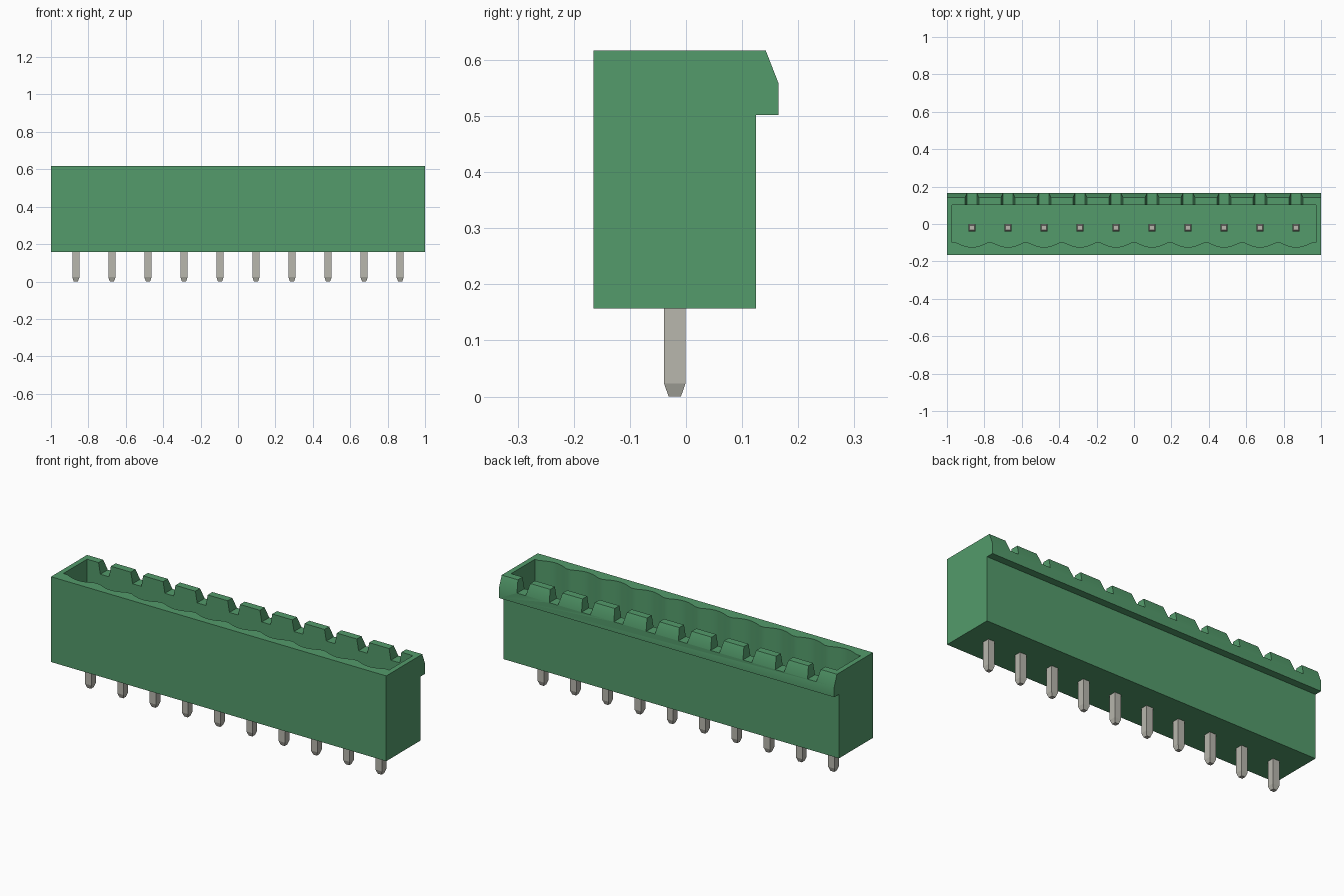
import bpy, bmesh, math
from mathutils import Vector

if "Cube" in bpy.data.objects:
    bpy.data.objects.remove(bpy.data.objects["Cube"], do_unlink=True)

COUNT, PITCH = 10, 0.1926
XS = [(i - (COUNT - 1) / 2) * PITCH for i in range(COUNT)]
PIN_Y = -0.02


def make_material(name, rgb):
    mat = bpy.data.materials.new(name)
    mat.use_nodes = True
    mat.diffuse_color = (*rgb, 1)
    mat.node_tree.nodes["Principled BSDF"].inputs["Base Color"].default_value = (*rgb, 1)
    return mat


GREEN = make_material("green plastic", (0.087, 0.328, 0.147))
METAL = make_material("tinned metal", (0.479, 0.473, 0.418))


def finish(bm, name, mat):
    bmesh.ops.recalc_face_normals(bm, faces=bm.faces)
    mesh = bpy.data.meshes.new(name)
    bm.to_mesh(mesh)
    bm.free()
    mesh.materials.append(mat)
    obj = bpy.data.objects.new(name, mesh)
    bpy.context.collection.objects.link(obj)
    return obj


def add_prism(bm, points, depth):
    """Extrude a closed outline along the depth vector."""
    face = bm.faces.new([bm.verts.new(p) for p in points])
    new = bmesh.ops.extrude_face_region(bm, geom=[face])["geom"]
    bmesh.ops.translate(bm, vec=Vector(depth),
                        verts=[v for v in new if isinstance(v, bmesh.types.BMVert)])


def cut(target, cutter):
    mod = target.modifiers.new("cut", "BOOLEAN")
    mod.operation, mod.solver, mod.object = "DIFFERENCE", "EXACT", cutter
    bpy.context.view_layer.objects.active = target
    bpy.ops.object.modifier_apply(modifier=mod.name)
    bpy.data.objects.remove(cutter, do_unlink=True)


# Housing: side profile with the chamfered rear latch lip
profile = [(-0.165, 0.157), (0.125, 0.157), (0.125, 0.502), (0.165, 0.502),
           (0.165, 0.558), (0.142, 0.617), (-0.165, 0.617)]
bm = bmesh.new()
add_prism(bm, [(-1, y, z) for y, z in profile], (2, 0, 0))
housing = finish(bm, "housing", GREEN)

# Cavity: straight back and ends, one shallow scallop per pin along the front wall
outline = [(0.972, 0.102), (-0.972, 0.102), (-0.972, -0.1)]
for x in XS:
    for k in range(11):
        t = k / 5 - 1
        outline.append((x + 0.082 * t, -0.1 - 0.024 * math.cos(t * math.pi / 2)))
outline.append((0.972, -0.1))
bm = bmesh.new()
add_prism(bm, [(x, y, 0.23) for x, y in outline], (0, 0, 0.5))
cut(housing, finish(bm, "cavity_cutter", GREEN))

# Tapered notches through the rear rim, one behind each pin
bm = bmesh.new()
for x in XS:
    wedge = [(-0.026, 0.557), (0.026, 0.557), (0.044, 0.657), (-0.044, 0.657)]
    add_prism(bm, [(x + dx, 0.06, z) for dx, z in wedge], (0, 0.2, 0))
cut(housing, finish(bm, "notch_cutter", GREEN))

housing.select_set(True)
bpy.context.view_layer.objects.active = housing
bpy.ops.object.shade_smooth_by_angle(angle=math.radians(25))


# Contact pins: square section with both ends tapered
def add_pin(name, x):
    bm = bmesh.new()
    rings = []
    for z, r in ((0, 0.011), (0.023, 0.019), (0.4, 0.019), (0.42, 0.013)):
        rings.append([bm.verts.new((x + sx * r, PIN_Y + sy * r, z))
                      for sx, sy in ((-1, -1), (1, -1), (1, 1), (-1, 1))])
    for a, b in zip(rings, rings[1:]):
        for i in range(4):
            j = (i + 1) % 4
            bm.faces.new((a[i], a[j], b[j], b[i]))
    bm.faces.new(rings[0][::-1])
    bm.faces.new(rings[-1])
    return finish(bm, name, METAL)


for i, x in enumerate(XS):
    add_pin(f"contact_pin_{i + 1}", x)
